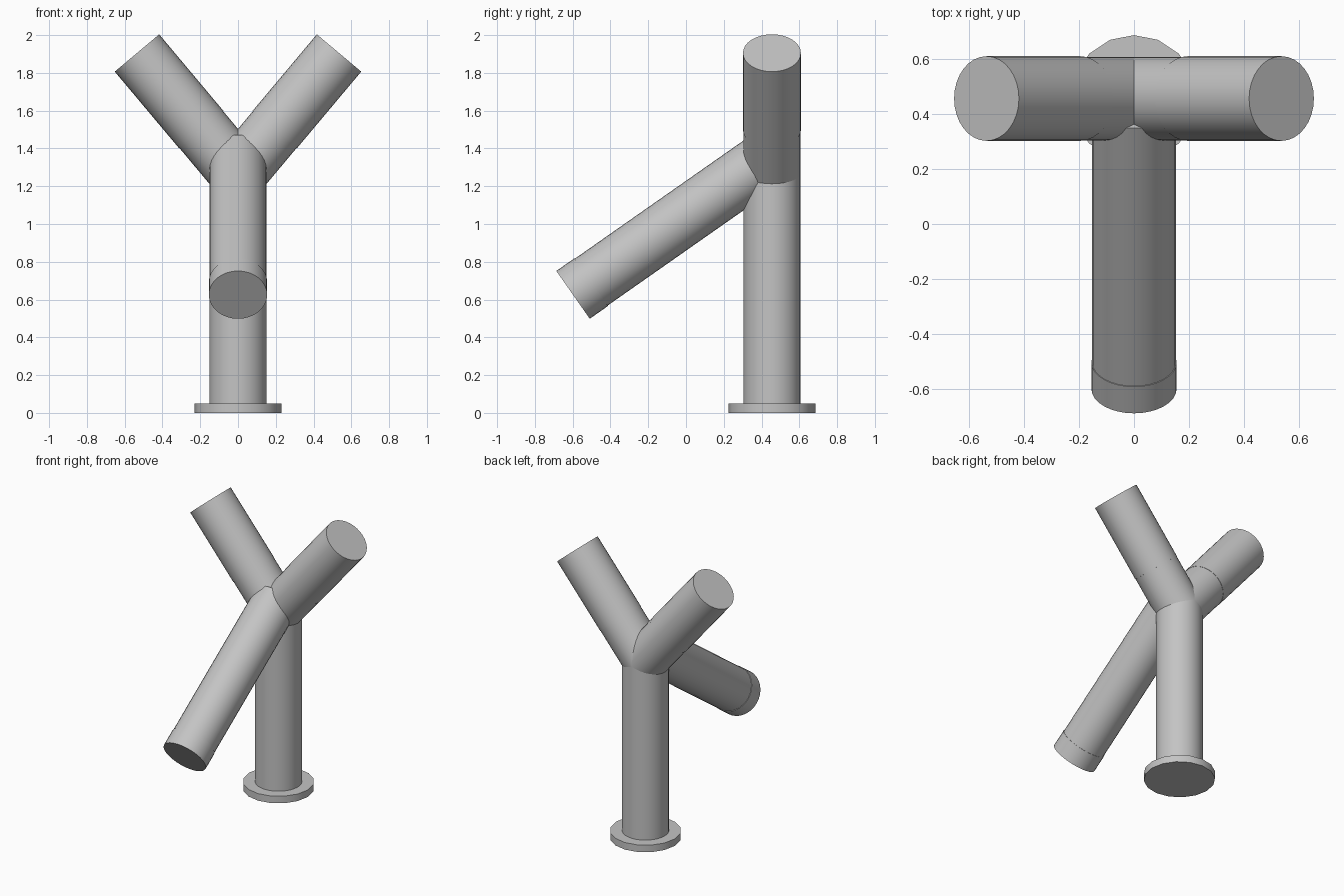
import bpy
import math
from mathutils import Vector

cube = bpy.data.objects.get("Cube")
if cube:
    bpy.data.objects.remove(cube, do_unlink=True)

# Single grey finish
grey = bpy.data.materials.new("grey")
grey.use_nodes = True
GREY = (0.55, 0.55, 0.55, 1.0)
grey.diffuse_color = GREY
grey.node_tree.nodes["Principled BSDF"].inputs["Base Color"].default_value = GREY


def tube(name, start, end, radius, sides=32):
    """Capped cylinder running from start to end."""
    start, end = Vector(start), Vector(end)
    axis = end - start
    bpy.ops.mesh.primitive_cylinder_add(
        vertices=sides, radius=radius, depth=axis.length,
        location=(start + end) / 2,
        rotation=axis.to_track_quat('Z', 'Y').to_euler())
    obj = bpy.context.object
    obj.name = name
    obj.data.materials.append(grey)
    bpy.ops.object.shade_smooth_by_angle(angle=math.radians(30))
    return obj


R = 0.1515          # inner pipes
SLEEVE = 0.1535     # outer sleeves
POST_Y = 0.455
FORK = Vector((0, POST_Y, 1.268))

# Post and round foot
tube("foot", (0, POST_Y, 0), (0, POST_Y, 0.05), 0.23, 16)
tube("post", (0, POST_Y, 0.04), FORK, R)

# Forked arms, each a short socket and a longer sleeve
for side, label in ((1, "left"), (-1, "right")):
    a = math.radians(50)
    d = Vector((side * math.cos(a), 0, math.sin(a)))
    tube(label + "_arm_socket", FORK, FORK + d * 0.31, R)
    tube(label + "_arm_sleeve", FORK + d * 0.303, FORK + d * 0.832, SLEEVE)

# Front branch sloping down, with an end collar
b = math.radians(35)
slope = Vector((0, math.cos(b), math.sin(b)))
tip = Vector((0, -0.598, 0.625))
tube("front_branch", tip + slope * 0.1, tip + slope * 1.26, R)
tube("front_branch_collar", tip, tip + slope * 0.118, SLEEVE + 0.001)
